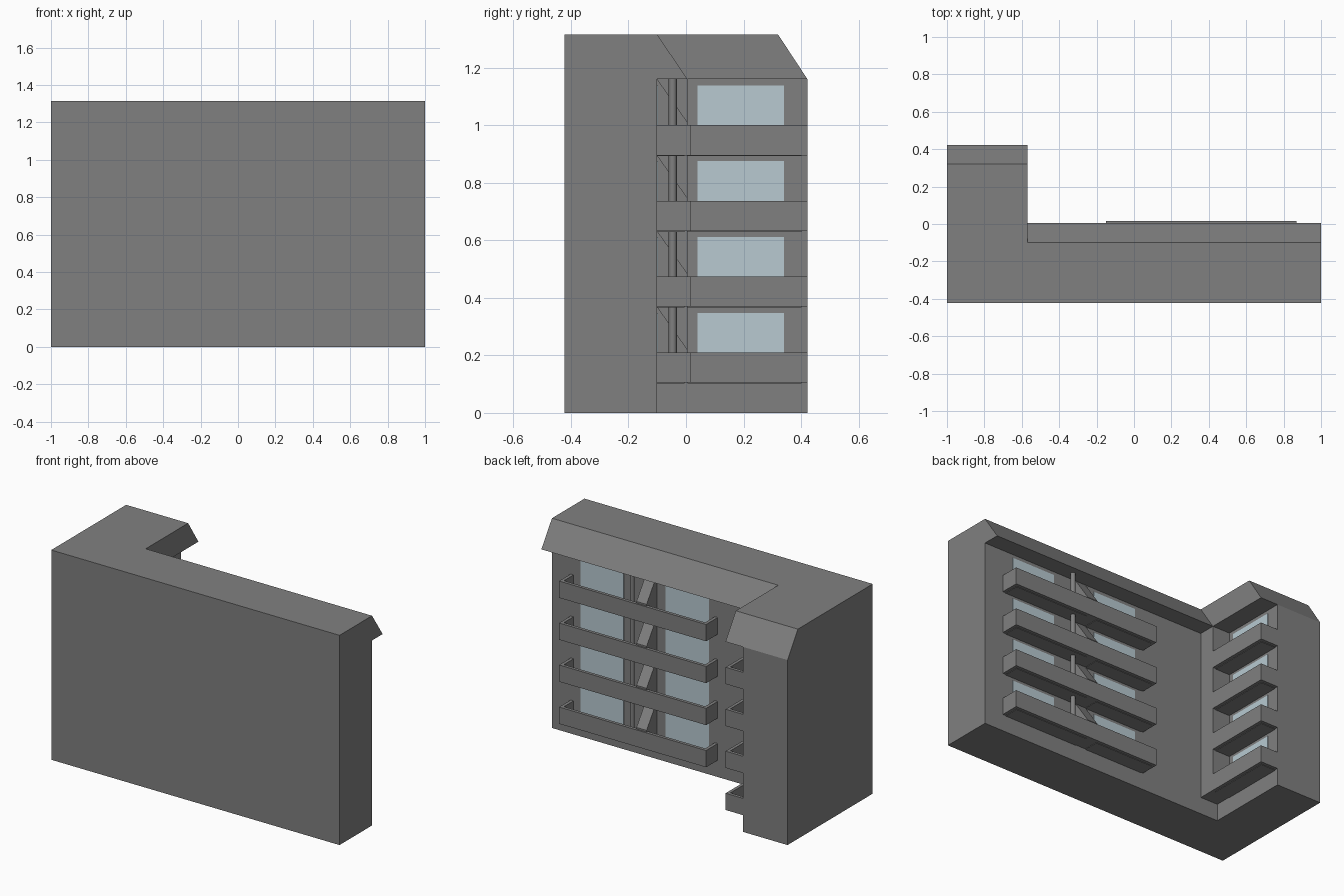
import bpy, bmesh, math
from mathutils import Matrix, Vector

if "Cube" in bpy.data.objects:
    bpy.data.objects.remove(bpy.data.objects["Cube"])


def material(name, rgb):
    m = bpy.data.materials.new(name)
    m.diffuse_color = (*rgb, 1.0)
    m.use_nodes = True
    m.node_tree.nodes["Principled BSDF"].inputs["Base Color"].default_value = m.diffuse_color
    return m


GREY = material("concrete_grey", (0.216, 0.216, 0.216))
GLASS = material("pale_blue_glass", (0.48, 0.59, 0.64))


def box(bm, x0, x1, y0, y1, z0, z1):
    size = Vector((x1 - x0, y1 - y0, z1 - z0))
    mid = Vector((x0 + x1, y0 + y1, z0 + z1)) / 2
    bmesh.ops.create_cube(bm, size=1, matrix=Matrix.Translation(mid) @ Matrix.Diagonal((*size, 1)))


def prism(bm, x0, x1, profile):
    """Extrude a (y, z) profile along x."""
    face = bm.faces.new([bm.verts.new((x0, y, z)) for y, z in profile])
    ext = bmesh.ops.extrude_face_region(bm, geom=[face], use_keep_orig=True)
    verts = [g for g in ext["geom"] if isinstance(g, bmesh.types.BMVert)]
    bmesh.ops.translate(bm, verts=verts, vec=(x1 - x0, 0, 0))


def finish(bm, name, mat):
    bmesh.ops.recalc_face_normals(bm, faces=bm.faces[:])
    me = bpy.data.meshes.new(name)
    bm.to_mesh(me)
    bm.free()
    me.materials.append(mat)
    ob = bpy.data.objects.new(name, me)
    bpy.context.collection.objects.link(ob)
    return ob


FRONT, WALL, END = -0.422, -0.10, 0.422      # y of front, rear wall, wing end
EAVE, TOP = 1.16, 1.315
WING, EDGE = -0.69, -0.57                    # x of wing wall and its roof edge
FLOORS = [0.105, 0.369, 0.632, 0.895]
CEILINGS = FLOORS[1:] + [EAVE]

# Main block with its sloped eave
bm = bmesh.new()
prism(bm, EDGE, 1, [(FRONT, 0), (WALL, 0), (WALL, EAVE), (0.005, EAVE), (WALL, TOP), (FRONT, TOP)])
finish(bm, "main_block", GREY)

# Corner strip: wall below, wing roof overhang above, corner column between
bm = bmesh.new()
prism(bm, WING, EDGE, [(FRONT, 0), (WALL, 0), (WALL, FLOORS[0]), (0.005, FLOORS[0]), (0.005, EAVE),
                       (END, EAVE), (0.32, TOP), (FRONT, TOP)])
finish(bm, "corner_and_wing_eave", GREY)

# Side wing
bm = bmesh.new()
prism(bm, -1, WING, [(FRONT, 0), (END, 0), (END, EAVE), (0.32, TOP), (FRONT, TOP)])
finish(bm, "side_wing", GREY)

T = 0.02   # parapet thickness
H = 0.105  # parapet height
for i, (z, c) in enumerate(zip(FLOORS, CEILINGS), 1):
    # Long balcony: front parapet, two ends, two floor slabs
    bm = bmesh.new()
    box(bm, -0.15, 0.87, 0.015 - T, 0.015, z, z + H)
    for x0 in (-0.15, 0.87 - T):
        box(bm, x0, x0 + T, WALL, 0.015 - T, z, z + H)
    for x0, x1 in ((-0.13, 0.27), (0.34, 0.85)):
        box(bm, x0, x1, WALL, 0.015 - T, z - 0.003, z + 0.015)
    finish(bm, f"long_balcony_{i}", GREY)

    # Sloped divider between the two flats
    bm = bmesh.new()
    prism(bm, 0.27, 0.34, [(WALL, z), (0.005, z), (0.005, z + H + 0.01), (WALL, c)])
    finish(bm, f"balcony_divider_{i}", GREY)

    # Round post beside the divider
    bm = bmesh.new()
    bmesh.ops.create_cone(bm, cap_ends=True, segments=16, radius1=0.014, radius2=0.014,
                          depth=c - z - 0.015,
                          matrix=Matrix.Translation((0.405, -0.046, (c + z + 0.015) / 2)))
    for f in bm.faces:
        f.smooth = len(f.verts) == 4
    finish(bm, f"balcony_post_{i}", GREY)

    # Wing balcony: parapet, far end and floor slab
    bm = bmesh.new()
    box(bm, EDGE - T, EDGE, 0.005, END, z, z + H)
    box(bm, WING, EDGE - T, END - T, END, z, z + H)
    box(bm, WING, EDGE - T, 0.005, END - T, z - 0.003, z + 0.015)
    finish(bm, f"wing_balcony_{i}", GREY)

    # Window plates, two on the long wall and one on the wing
    bm = bmesh.new()
    for x0 in (-0.09, 0.50):
        box(bm, x0, x0 + 0.30, WALL - 0.002, WALL + 0.003, z + 0.015, z + 0.243)
    box(bm, WING - 0.002, WING + 0.003, 0.04, 0.34, z + 0.015, z + 0.243)
    finish(bm, f"windows_{i}", GLASS)
